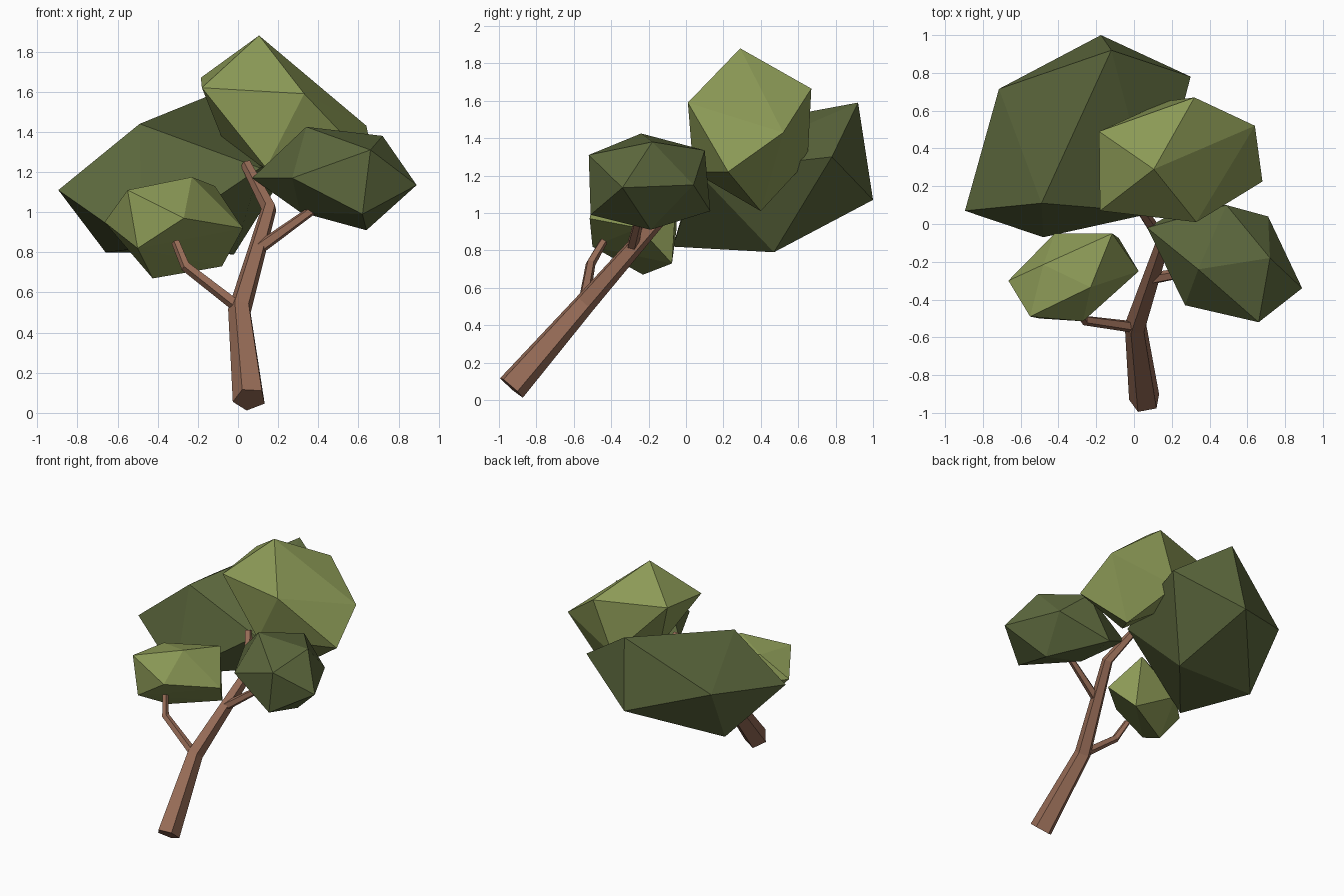
import bpy, bmesh, math
from mathutils import Vector

if "Cube" in bpy.data.objects:
    bpy.data.objects.remove(bpy.data.objects["Cube"])


def material(name, color):
    m = bpy.data.materials.new(name)
    m.diffuse_color = (*color, 1)
    m.use_nodes = True
    m.node_tree.nodes["Principled BSDF"].inputs["Base Color"].default_value = m.diffuse_color
    return m


bark = material("brown bark", (0.31, 0.15, 0.095))
light_leaf = material("light green leaves", (0.26, 0.32, 0.093))
dark_leaf = material("dark green leaves", (0.107, 0.137, 0.046))


def finish(name, bm, mat):
    bmesh.ops.recalc_face_normals(bm, faces=bm.faces)
    mesh = bpy.data.meshes.new(name)
    bm.to_mesh(mesh)
    bm.free()
    mesh.materials.append(mat)
    bpy.context.collection.objects.link(bpy.data.objects.new(name, mesh))


def limb(name, path, sides=5, phase=44):
    """Tapered tube along a path of (x, y, z, radius)."""
    bm = bmesh.new()
    pts = [Vector(p[:3]) for p in path]
    rings = []
    for i, p in enumerate(pts):
        t = (pts[min(i + 1, len(pts) - 1)] - pts[max(i - 1, 0)]).normalized()
        u = Vector((1, 0, 0))
        u = (u - t * u.dot(t)).normalized()
        v = u.cross(t)
        ring = []
        for k in range(sides):
            a = math.radians(phase + 360 * k / sides)
            ring.append(bm.verts.new(p + (u * math.cos(a) + v * math.sin(a)) * path[i][3]))
        rings.append(ring)
    for a, b in zip(rings, rings[1:]):
        for k in range(sides):
            n = (k + 1) % sides
            bm.faces.new((a[k], a[n], b[n], b[k]))
    bm.faces.new(rings[0])
    bm.faces.new(rings[-1])
    finish(name, bm, bark)


def foliage(name, corners, mat):
    """Faceted leaf clump: the convex shell around a few corners."""
    bm = bmesh.new()
    for c in corners:
        bm.verts.new(c)
    res = bmesh.ops.convex_hull(bm, input=bm.verts)
    junk = {v for v in res["geom_interior"] + res["geom_unused"]
            if isinstance(v, bmesh.types.BMVert)}
    bmesh.ops.delete(bm, geom=list(junk), context='VERTS')
    finish(name, bm, mat)


# Leaning trunk and its two side branches
limb("trunk", [(0.058, -0.935, 0.068, 0.085), (0.01, -0.54, 0.52, 0.06),
               (0.155, -0.10, 1.02, 0.04), (0.04, 0.07, 1.24, 0.028)])
limb("left_branch", [(0.0, -0.545, 0.53, 0.032), (-0.26, -0.51, 0.73, 0.027),
                     (-0.31, -0.44, 0.85, 0.022)])
limb("right_branch", [(0.09, -0.29, 0.81, 0.033), (0.37, -0.24, 1.01, 0.024)])

# Leaf clumps
foliage("top_foliage", [
    (0.105, 0.29, 1.88), (0.33, 0.01, 1.59), (-0.18, 0.07, 1.62),
    (-0.185, 0.49, 1.67), (0.32, 0.67, 1.665), (0.64, 0.52, 1.43),
    (0.68, 0.225, 1.22), (0.40, 0.40, 1.01), (0.14, 0.04, 1.22),
    (0.17, 0.65, 1.28), (-0.06, 0.40, 1.32)], light_leaf)
foliage("back_foliage", [
    (-0.895, 0.07, 1.11), (-0.715, 0.715, 1.23), (-0.175, 1.0, 1.07),
    (-0.12, 0.92, 1.59), (-0.66, 0.47, 0.80), (-0.49, 0.11, 1.44),
    (0.30, 0.78, 1.30), (-0.48, -0.07, 0.82), (-0.02, 0.47, 0.79),
    (0.11, 0.06, 1.22)], dark_leaf)
foliage("right_foliage", [
    (0.34, -0.24, 1.425), (0.66, -0.52, 1.31), (0.72, -0.18, 1.38),
    (0.89, -0.34, 1.135), (0.07, -0.02, 1.17), (0.27, -0.43, 1.17),
    (0.71, 0.04, 1.15), (0.49, 0.10, 1.335), (0.64, -0.19, 0.91),
    (0.62, -0.51, 0.99), (0.31, -0.20, 1.0), (0.33, 0.13, 1.01)], dark_leaf)
foliage("left_foliage", [
    (-0.23, -0.335, 1.175), (-0.48, -0.215, 1.12), (-0.55, -0.49, 1.11),
    (-0.665, -0.30, 0.95), (-0.42, -0.05, 0.92), (-0.115, -0.05, 1.13),
    (0.025, -0.25, 0.92), (-0.27, -0.515, 0.97), (-0.425, -0.23, 0.67),
    (-0.08, -0.075, 0.73), (-0.50, -0.50, 0.82)], light_leaf)
